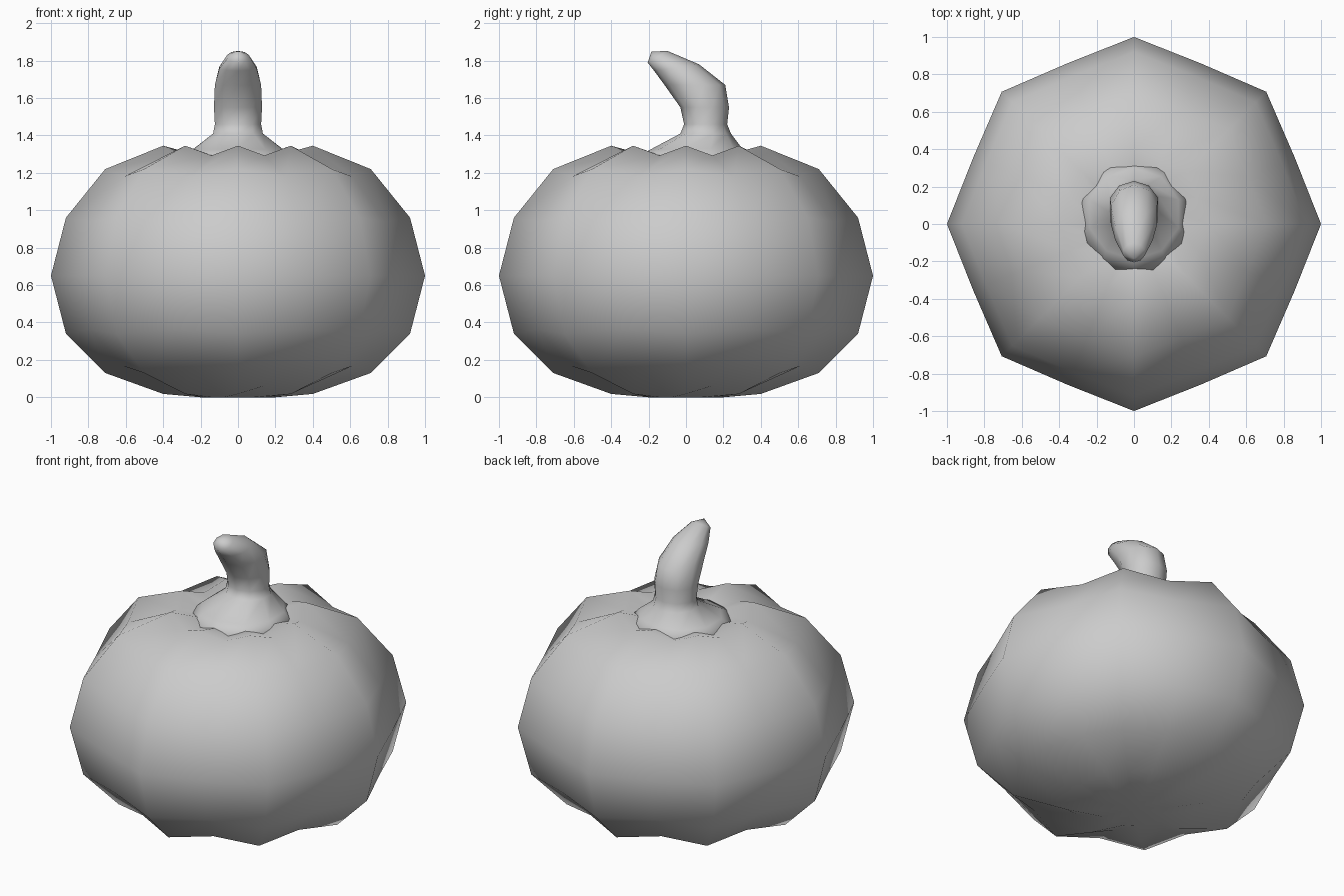
import bpy, bmesh, math

if "Cube" in bpy.data.objects:
    bpy.data.objects.remove(bpy.data.objects["Cube"])


def loft(name, rings, start=None, end=None):
    """Skin a list of closed vertex rings; close ends with a pole point or a flat cap."""
    bm = bmesh.new()
    loops = [[bm.verts.new(p) for p in ring] for ring in rings]
    n = len(loops[0])
    for a, b in zip(loops, loops[1:]):
        for i in range(n):
            j = (i + 1) % n
            bm.faces.new((a[i], a[j], b[j], b[i]))
    for loop, pole in ((loops[0], start), (loops[-1], end)):
        if pole is None:
            bm.faces.new(loop)
        else:
            v = bm.verts.new(pole)
            for i in range(n):
                bm.faces.new((loop[i], loop[(i + 1) % n], v))
    bmesh.ops.recalc_face_normals(bm, faces=bm.faces)
    mesh = bpy.data.meshes.new(name)
    bm.to_mesh(mesh)
    bm.free()
    mesh.shade_smooth()
    obj = bpy.data.objects.new(name, mesh)
    bpy.context.collection.objects.link(obj)
    return obj


# Pumpkin body: 8 ridges with grooves pulled in toward the centre
MID = 0.65
profile = [(0.2, 0.0, 1.0), (0.4, 0.018, 0.93), (0.71, 0.13, 0.93), (0.92, 0.34, 0.93),
           (1.0, 0.65, 0.93), (0.92, 0.96, 0.93), (0.71, 1.22, 0.93),
           (0.4, 1.345, 0.925), (0.2, 1.29, 0.97)]
body_rings = []
for r, z, groove in profile:
    ring = []
    for i in range(16):
        a = i * math.tau / 16
        s = groove if i % 2 else 1.0
        ring.append((r * s * math.cos(a), r * s * math.sin(a), MID + (z - MID) * s))
    body_rings.append(ring)
loft("pumpkin_body", body_rings, (0, 0, 0.012), (0, 0, 1.24))

# Curved stem: front y, front z, back y, back z, half width
sections = [(-0.34, 1.25, 0.40, 1.23, 0.34), (-0.19, 1.325, 0.30, 1.33, 0.25),
            (-0.03, 1.41, 0.24, 1.41, 0.14), (-0.01, 1.46, 0.22, 1.46, 0.13),
            (-0.03, 1.55, 0.23, 1.55, 0.135), (-0.115, 1.67, 0.21, 1.67, 0.13),
            (-0.17, 1.745, 0.07, 1.78, 0.105), (-0.205, 1.79, -0.10, 1.852, 0.06)]
stem_rings = []
for yf, zf, yb, zb, w in sections:
    ring = []
    for i in range(10):
        a = math.pi / 2 + i * math.tau / 10
        t = (1 + math.sin(a)) / 2
        ring.append((w * math.cos(a), yf + (yb - yf) * t, zf + (zb - zf) * t))
    stem_rings.append(ring)
loft("stem", stem_rings, None, (0, -0.185, 1.848))
